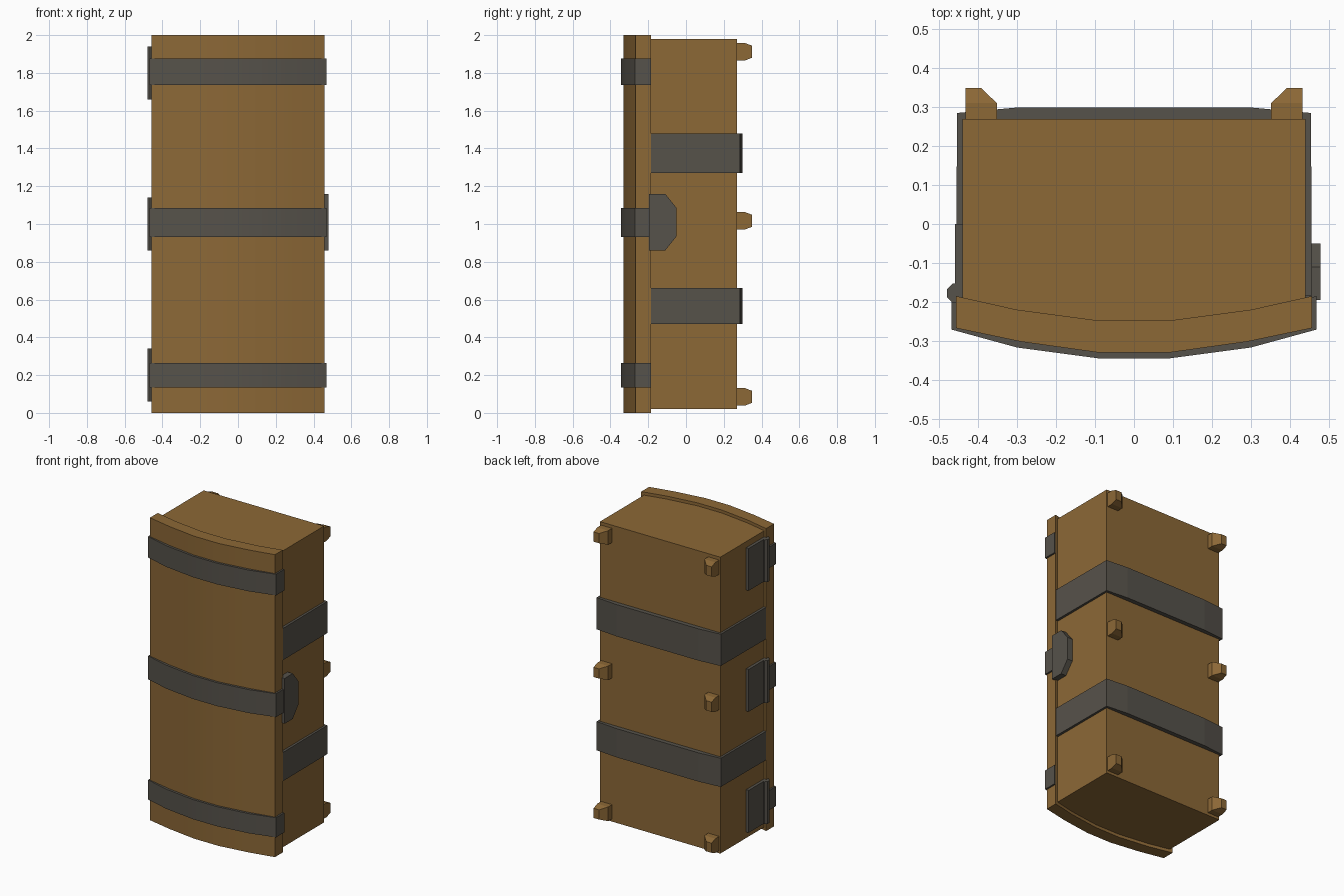
import bpy, bmesh, math
from mathutils import Vector

if "Cube" in bpy.data.objects:
    bpy.data.objects.remove(bpy.data.objects["Cube"], do_unlink=True)


def material(name, colour):
    mat = bpy.data.materials.new(name)
    mat.use_nodes = True
    mat.diffuse_color = (*colour, 1)
    mat.node_tree.nodes["Principled BSDF"].inputs["Base Color"].default_value = (*colour, 1)
    return mat


wood = material("warm_wood", (0.262, 0.138, 0.037))
iron = material("dark_iron", (0.093, 0.084, 0.069))


def finish(name, bm, mat, smooth=False):
    bmesh.ops.recalc_face_normals(bm, faces=bm.faces)
    mesh = bpy.data.meshes.new(name)
    bm.to_mesh(mesh)
    bm.free()
    mesh.materials.append(mat)
    obj = bpy.data.objects.new(name, mesh)
    bpy.context.collection.objects.link(obj)
    if smooth:
        bpy.ops.object.select_all(action="DESELECT")
        obj.select_set(True)
        bpy.context.view_layer.objects.active = obj
        bpy.ops.object.shade_smooth_by_angle(angle=math.radians(30))
    return obj


def prism(name, outline, low, high, mat, axis="z", smooth=False):
    """Extrude an outline: (x, y) along z, or (y, z) along x."""
    bm = bmesh.new()
    place = (lambda a, b: (a, b, low)) if axis == "z" else (lambda a, b: (low, a, b))
    face = bm.faces.new([bm.verts.new(place(a, b)) for a, b in outline])
    out = bmesh.ops.extrude_face_region(bm, geom=[face])
    step = Vector((0, 0, high - low)) if axis == "z" else Vector((high - low, 0, 0))
    bmesh.ops.translate(bm, vec=step, verts=[g for g in out["geom"] if isinstance(g, bmesh.types.BMVert)])
    return finish(name, bm, mat, smooth)


def mirrored(half):
    """Right half from the edge to the middle, continued onto the left."""
    return half + [(-x, y) for x, y in reversed(half)]


# Curved lid and the body behind it
lid_outer = mirrored([(0.457, -0.267), (0.29, -0.302), (0.09, -0.33)])
lid_inner = mirrored([(0.457, -0.185), (0.3, -0.22), (0.09, -0.248)])
prism("lid", lid_outer + lid_inner[::-1], 0, 2, wood, smooth=True)
body_front = mirrored([(0.44, -0.2), (0.3, -0.23), (0.09, -0.258)])
prism("body", [(-0.44, 0.27), (0.44, 0.27)] + body_front, 0.02, 1.98, wood)

# Iron bands over the lid
band_outer = mirrored([(0.468, -0.185), (0.468, -0.271), (0.3, -0.317), (0.09, -0.345)])
band_inner = mirrored([(0.45, -0.19), (0.45, -0.26), (0.29, -0.295), (0.09, -0.32)])
for label, low, high in (("lower", 0.135, 0.265), ("middle", 0.93, 1.085), ("upper", 1.735, 1.875)):
    prism(label + "_lid_band", band_outer + band_inner[::-1], low, high, iron, smooth=True)

# Iron straps around the body
strap = mirrored([(0.457, -0.184), (0.454, 0.285), (0.3, 0.299)])
for label, low, high in (("lower", 0.47, 0.66), ("upper", 1.27, 1.48)):
    prism(label + "_body_strap", strap, low, high, iron)

# Latch plate on the left side
latch = [(-0.195, 0.86), (-0.11, 0.86), (-0.05, 0.935),
         (-0.05, 1.085), (-0.11, 1.16), (-0.195, 1.16)]
prism("latch_plate", latch, 0.43, 0.478, iron, axis="x")

# Hinges on the right side: a leaf and an eight-sided barrel
for label, z in (("lower", 0.2), ("middle", 1.0), ("upper", 1.8)):
    leaf = [(-0.459, 0), (-0.43, 0), (-0.43, -0.165), (-0.459, -0.165)]
    prism(label + "_hinge_leaf", leaf, z - 0.14, z + 0.14, iron)
    barrel = [(-0.455 + 0.027 * math.cos(a), -0.178 + 0.027 * math.sin(a))
              for a in (math.pi * (i + 0.5) / 4 for i in range(8))]
    prism(label + "_hinge_barrel", barrel, z - 0.14, z + 0.14, iron)

# Tapered feet on the back
for label, z in (("lower", 0.085), ("middle", 1.017), ("upper", 1.912)):
    for side, s in (("left", 1), ("right", -1)):
        bm = bmesh.new()
        rings = []
        for inner, y, h in ((0.352, 0.26, 0.047), (0.352, 0.31, 0.047), (0.392, 0.349, 0.032)):
            corners = ((inner, -h), (0.432, -h), (0.432, h), (inner, h))
            rings.append([bm.verts.new((s * x, y, z + dz)) for x, dz in corners])
        for a, b in zip(rings, rings[1:]):
            for i in range(4):
                j = (i + 1) % 4
                bm.faces.new((a[i], a[j], b[j], b[i]))
        bm.faces.new(rings[0])
        bm.faces.new(rings[-1])
        finish(label + "_" + side + "_foot", bm, wood)
